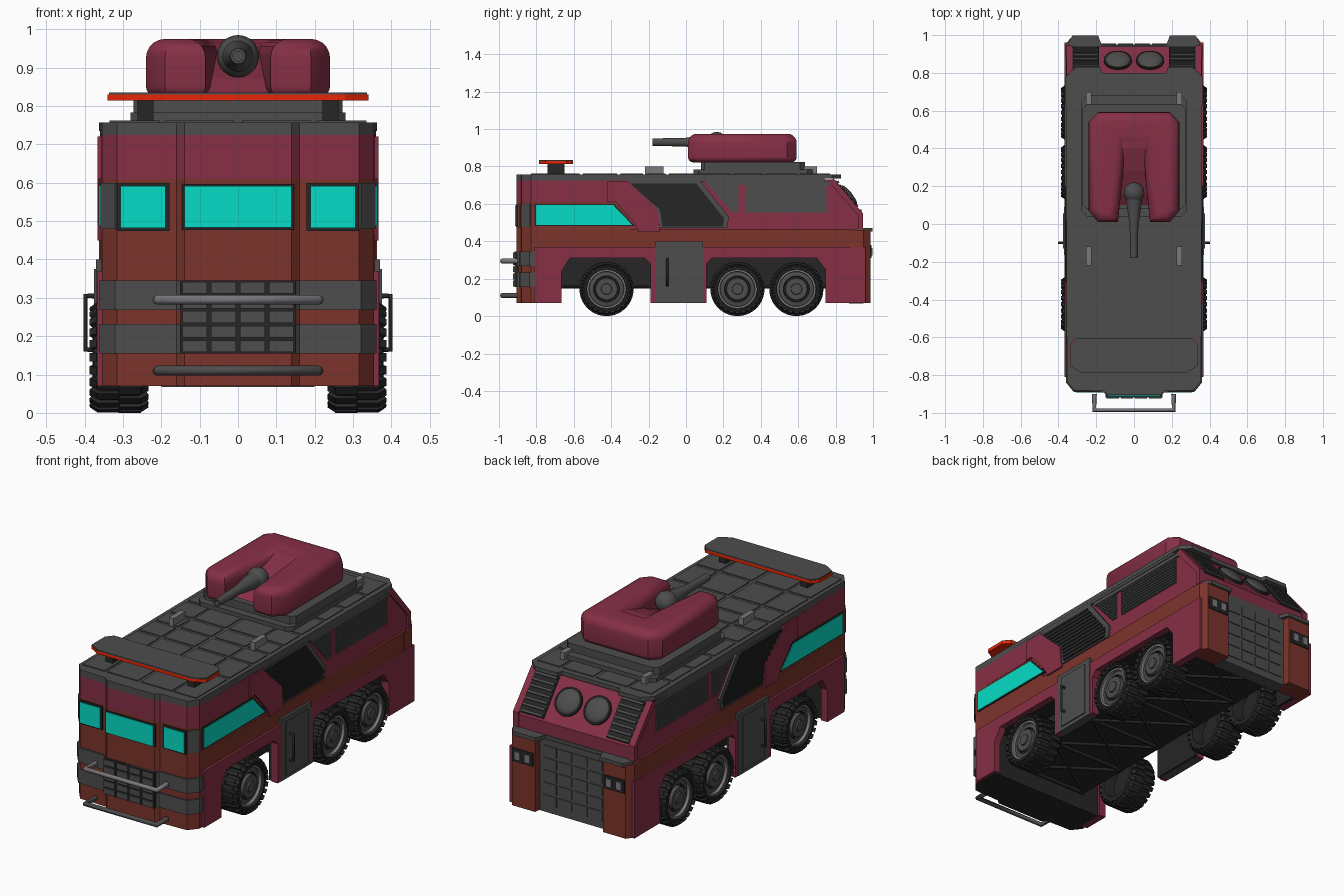
import bpy, bmesh, math
from mathutils import Vector, Matrix

if "Cube" in bpy.data.objects:
    bpy.data.objects.remove(bpy.data.objects["Cube"])


def material(name, r, g, b):
    m = bpy.data.materials.new(name)
    m.use_nodes = True
    m.diffuse_color = (r, g, b, 1)
    m.node_tree.nodes["Principled BSDF"].inputs["Base Color"].default_value = (r, g, b, 1)
    return m


MAROON = material("maroon", .24, .029, .061)
BROWN = material("rust brown", .2, .034, .024)
GREY = material("grey", .075, .075, .075)
DARK = material("dark grey", .019, .019, .019)
METAL = material("light metal", .2, .19, .2)
GLASS = material("cyan glass", .002, .72, .57)
RED = material("signal red", .84, .02, .002)


def finish(name, bm, mats, mirror=False, smooth=False):
    bmesh.ops.recalc_face_normals(bm, faces=bm.faces)
    mesh = bpy.data.meshes.new(name)
    bm.to_mesh(mesh)
    bm.free()
    for m in mats:
        mesh.materials.append(m)
    ob = bpy.data.objects.new(name, mesh)
    bpy.context.collection.objects.link(ob)
    if mirror:
        ob.modifiers.new("mirror", "MIRROR")
    if smooth:
        bpy.ops.object.select_all(action="DESELECT")
        ob.select_set(True)
        bpy.context.view_layer.objects.active = ob
        bpy.ops.object.shade_smooth_by_angle(angle=math.radians(40))
    return ob


def add_box(bm, centre, size, rot=None):
    mat = Matrix.Translation(centre) @ (rot or Matrix()) @ Matrix.Diagonal((*size, 1))
    bmesh.ops.create_cube(bm, size=1, matrix=mat)


def box(name, x, y, z, mat, mirror=False):
    """Box from three (low, high) ranges."""
    bm = bmesh.new()
    ranges = (x, y, z)
    add_box(bm, [(a + b) / 2 for a, b in ranges], [b - a for a, b in ranges])
    return finish(name, bm, [mat], mirror)


def extrude(points, depth):
    bm = bmesh.new()
    face = bm.faces.new([bm.verts.new(p) for p in points])
    new = bmesh.ops.extrude_face_region(bm, geom=[face])["geom"]
    bmesh.ops.translate(bm, vec=depth, verts=[v for v in new if isinstance(v, bmesh.types.BMVert)])
    return bm


def side(name, pts, x0, x1, mat, mirror=True):
    """Side profile of (y, z) points, extruded along x."""
    return finish(name, extrude([(x0, y, z) for y, z in pts], (x1 - x0, 0, 0)), [mat], mirror)


def plan(name, half, z0, z1, mat, under=None):
    """Symmetric plan from its +x half outline, extruded upwards."""
    pts = list(half) + [(-x, y) for x, y in reversed(half)]
    bm = extrude([(x, y, z0) for x, y in pts], (0, 0, z1 - z0))
    if under:
        bmesh.ops.recalc_face_normals(bm, faces=bm.faces)
        for f in bm.faces:
            f.material_index = int(f.normal.z < -.5 or f.normal.y > .5)
    return finish(name, bm, [mat, under] if under else [mat])


def slats(name, poly, n, x, mat):
    """Horizontal louvres clipped to a convex side outline."""
    bm = bmesh.new()
    low, high = min(p[1] for p in poly), max(p[1] for p in poly)
    for i in range(n):
        z = low + (high - low) * (i + .5) / n
        ys = [a[0] + (b[0] - a[0]) * (z - a[1]) / (b[1] - a[1])
              for a, b in zip(poly, poly[1:] + poly[:1]) if (a[1] - z) * (b[1] - z) < 0]
        add_box(bm, (x, sum(ys) / 2, z), (.008, max(ys) - min(ys), (high - low) / n * .5))
    finish(name, bm, [mat], True)


def bar(name, pts, r, mat):
    cu = bpy.data.curves.new(name, "CURVE")
    cu.dimensions, cu.bevel_depth, cu.bevel_resolution, cu.use_fill_caps = "3D", r, 2, True
    sp = cu.splines.new("POLY")
    sp.points.add(len(pts) - 1)
    for p, co in zip(sp.points, pts):
        p.co = (*co, 1)
    cu.materials.append(mat)
    bpy.context.collection.objects.link(bpy.data.objects.new(name, cu))


def lathe(name, profile, rot, centre, mats, pick=None, steps=32, mirror=False):
    """Spin (radius, height) points about z, then turn and place."""
    bm = bmesh.new()
    vs = [bm.verts.new((r, 0, h)) for r, h in profile]
    es = [bm.edges.new(p) for p in zip(vs, vs[1:])]
    bmesh.ops.spin(bm, geom=vs + es, axis=(0, 0, 1), cent=(0, 0, 0), angle=math.tau, steps=steps)
    bmesh.ops.remove_doubles(bm, verts=bm.verts, dist=.0005)
    if pick:
        for f in bm.faces:
            f.material_index = pick(f.calc_center_median())
    bmesh.ops.transform(bm, matrix=Matrix.Translation(centre) @ rot, verts=bm.verts)
    return finish(name, bm, mats, mirror, True)


def grid(name, x, z, cols, rows, y, mat):
    bm = bmesh.new()
    dx, dz = (x[1] - x[0]) / cols, (z[1] - z[0]) / rows
    for i in range(cols):
        for j in range(rows):
            add_box(bm, (x[0] + (i + .5) * dx, y, z[0] + (j + .5) * dz), (dx * .86, .01, dz * .8))
    finish(name, bm, [mat])


# Cab and body bands
nose = [(.14, -.905), (.16, -.885), (.315, -.88), (.355, -.83)]
plan("front_skirt", nose + [(.355, -.68)], .07, .37, BROWN, DARK)
plan("waist_band", nose + [(.36, .9)], .37, .465, BROWN)
plan("cab_window_band", nose + [(.355, -.3)], .465, .61, BROWN)
plan("cab_brow", nose + [(.358, -.3)], .61, .725, MAROON)
plan("roof_edge", nose + [(.36, .74)], .72, .74, GREY)
plan("roof", nose + [(.362, .78), (.31, .83), (.18, .83), (.17, .8)], .735, .757, GREY)
side("upper_body", [(-.35, .46), (.94, .46), (.94, .54), (.79, .73), (-.35, .73)],
     -.348, .348, MAROON, False)

# Front bumper, grille and bars
wide = [(x + (.006 if x > .2 else 0), y - .008) for x, y in nose] + [(.361, -.81)]
for z in (.155, .268):
    plan("bumper_rail", wide, z, z + .077, GREY)
box("front_grille", (-.15, .15), (-.918, -.8), (.155, .345), DARK)
grid("grille_cells", (-.15, .15), (.155, .345), 4, 5, -.919, GREY)
for z, mat in ((.295, METAL), (.11, GREY)):
    bar("front_bar", [(-.21, -.9, z), (-.21, -.985, z), (.21, -.985, z), (.21, -.9, z)], .013, mat)

# Cab glass
box("windscreen_frame", (-.146, .146), (-.909, -.9), (.477, .597), DARK)
box("windscreen", (-.139, .139), (-.913, -.9), (.483, .591), GLASS)
box("front_side_frame", (.178, .314), (-.889, -.88), (.474, .6), DARK, True)
box("front_side_glass", (.189, .307), (-.893, -.88), (.482, .591), GLASS, True)
bm = bmesh.new()
add_box(bm, (.335, -.855, .54), (.062, .012, .12), Matrix.Rotation(math.atan2(.05, .04), 4, "Z"))
finish("corner_trim", bm, [GREY], True)
side("cab_side_frame", [(-.81, .482), (-.275, .482), (-.385, .6), (-.81, .6)], .35, .359, DARK)
side("cab_side_glass", [(-.803, .487), (-.287, .487), (-.389, .593), (-.803, .593)], .35, .363, GLASS)

# Slanted side pillars and vents
side("slanted_pillar", [(-.42, .61), (-.42, .72), (-.31, .72), (-.15, .57), (-.14, .45),
                        (-.255, .45), (-.27, .49), (-.375, .61)], .33, .366, MAROON)
side("vent_frame", [(-.32, .72), (.08, .72), (.23, .53), (.22, .47), (-.14, .47), (-.155, .575)],
     .33, .359, GREY)
vent = [(-.3, .708), (.055, .708), (.205, .52), (.195, .478), (-.125, .478), (-.14, .57)]
side("vent_opening", vent, .35, .361, DARK)
slats("vent_slats", vent, 11, .361, DARK)
for pane in ([(.12, .7), (.28, .7), (.28, .555), (.25, .555)],
             [(.32, .7), (.75, .7), (.75, .555), (.32, .555)]):
    side("rear_pane", pane, .34, .351, GREY)
    slats("rear_pane_slats", pane, 9, .352, GREY)
side("rear_side_trim", [(.1, .72), (.8, .72), (.78, .7), (.11, .7)], .34, .356, GREY)
side("rear_edge_rib", [(.76, .72), (.79, .735), (.945, .55), (.945, .465), (.92, .465), (.92, .54)],
     .325, .358, MAROON)

# Lower side panels, doors and handles
side("front_fender", [(-.81, .07), (-.665, .07), (-.665, .24), (-.62, .31), (-.22, .31), (-.19, .28),
                      (-.19, .07), (-.16, .07), (-.16, .37), (-.81, .37)], .33, .368, MAROON)
side("rear_fender", [(.08, .07), (.11, .07), (.11, .28), (.14, .31), (.7, .31), (.745, .25),
                     (.745, .07), (.96, .07), (.96, .37), (.08, .37)], .33, .368, MAROON)
box("side_door", (.325, .37), (-.165, .09), (.07, .4), GREY, True)
box("door_panel", (.36, .376), (-.13, .055), (.09, .375), GREY, True)
for y0, y1 in ((-.188, .108), (.748, .94)):
    box("inner_liner", (.315, .331), (y0, y1), (.073, .37), DARK, True)
for s in (-1, 1):
    bar("door_handle", [(s * x, -.1, z) for x, z in ((.37, .165), (.398, .165), (.398, .305), (.37, .305))],
        .007, DARK)

# Rear corners, tailgate and slope
plan("rear_corners", [(.362, .88), (.362, .95), (.335, .986), (.2, .986), (.195, .94)], .07, .46, BROWN)
plan("rear_ledge", [(.35, .92), (.35, .955), (.325, .998), (.19, .998), (.17, .945)], .452, .472, GREY)
box("tail_light", (.21, .33), (.97, .992), (.31, .38), DARK, True)
for x in (.225, .285):
    box("tail_lens", (x, x + .03), (.98, .996), (.325, .365), METAL, True)
box("tailgate", (-.2, .2), (.872, .95), (.067, .455), GREY)
grid("tailgate_cells", (-.18, .18), (.1, .43), 4, 5, .95, GREY)
tilt = Matrix.Rotation(-math.atan2(.19, .15), 4, "X")
down, out = Vector((0, .15, -.19)), Vector((0, .19, .15))
top = Vector((0, .79, .73))
lathe("rear_dome_rim", [(0, .012), (.074, .012), (.074, -.01)], tilt,
      top + down * .48 + Vector((.085, 0, 0)), [DARK], mirror=True)
lathe("rear_dome", [(0, .03), (.04, .027), (.06, .02), (.067, .01)], tilt,
      top + down * .48 + Vector((.085, 0, 0)), [GREY], mirror=True)
bm = bmesh.new()
add_box(bm, top + down * .5 + Vector((.255, 0, 0)), (.14, .22, .012), tilt)
finish("rear_louvre_base", bm, [DARK], True)
bm = bmesh.new()
for i in range(7):
    add_box(bm, top + down * (.1 + i * .135) + out * .04 + Vector((.255, 0, 0)), (.13, .012, .012), tilt)
finish("rear_louvres", bm, [GREY], True)

# Chassis and underside truss
box("chassis", (-.23, .23), (-.7, .88), (.16, .37), DARK)
box("wheel_well_top", (-.34, .34), (-.7, .93), (.315, .37), DARK)
for i in range(5):
    y = -.66 + i * .3
    bar("truss_cross", [(-.22, y, .157), (.22, y, .157)], .011, DARK)
    for s in (-1, 1):
        bar("truss_diagonal", [(-.22 * s, y, .157), (.22 * s, y + .3, .157)], .009, DARK)

# Wheels
turn = Matrix.Rotation(math.pi / 2, 4, "Y")
rim = [(0, -.01), (.09, -.01), (.1, -.07), (.12, -.07), (.136, -.05), (.136, .05), (.125, .066),
       (.106, .07), (.104, .06), (.094, .06), (.092, .045), (.07, .05), (.068, .04), (.06, .04),
       (.058, .06), (.03, .06), (.028, .068), (0, .068)]


def wheel_colour(c):
    r = math.hypot(c.x, c.y)
    if c.z < .03 or r > .104 or .059 < r < .069:
        return 0
    return 2 if r > .092 else 1


for y in (-.425, .275, .59):
    hub = Vector((.31, y, .145))
    lathe("wheel", rim, turn, hub, [DARK, GREY, METAL], wheel_colour, mirror=True)
    bm = bmesh.new()
    for i in range(24):
        spin = Matrix.Rotation(math.tau * (i + .5) / 24, 4, "X")
        for s, turned in ((-1, 0), (1, .13)):
            spot = Matrix.Rotation(turned, 4, "X") @ spin
            add_box(bm, hub + spot @ Vector((s * .028, 0, .135)), (.058, .022, .019), spot)
            add_box(bm, hub + spot @ Vector((s * .062, 0, .128)), (.022, .022, .02),
                    spot @ Matrix.Rotation(s * .6, 4, "Y"))
    finish("tyre_tread", bm, [DARK], True)

# Roof panels and fittings
rows = (-.84, -.56, -.36, -.22, -.1, .05, .25, .42, .6, .78)
for y0, y1 in zip(rows, rows[1:]):
    for x in ((.01, .19), (.205, .335)):
        box("roof_panel", x, (y0 + .01, y1 - .01), (.75, .762), GREY, True)
for y in (-.22, .6):
    box("roof_handle", (.226, .254), (y, y + .1), (.75, .8), METAL, True)
bar_half = [(.28, -.785), (.34, -.75), (.34, -.64), (.31, -.605)]
plan("light_bar_red", bar_half, .814, .83, RED)
plan("light_bar_top", [(x - .004, y) for x, y in bar_half], .83, .836, GREY)
box("light_bar_foot", (.22, .262), (-.74, -.65), (.75, .816), DARK, True)

# Turret with notched front
plan("turret_ring", [(.25, .04), (.28, .07), (.28, .65), (.25, .68)], .75, .783, GREY)
plan("turret_base", [(.25, .08), (.273, .1), (.273, .61), (.25, .635)], .78, .825, GREY)
half = [(.045, .42), (.065, .2), (.085, .01), (.19, .01), (.24, .07), (.24, .54), (.19, .592)]
pts = half + [(-x, y) for x, y in reversed(half)]
bm = extrude([(x, y, .822) for x, y in pts], (0, 0, .153))
for offset, upper in ((.05, True), (.03, False)):
    rims = [e for e in bm.edges if all((v.co.z > .97) if upper else (v.co.z < .83) for v in e.verts)]
    bmesh.ops.bevel(bm, geom=rims, offset=offset, segments=5, profile=.5, affect="EDGES", clamp_overlap=True)
finish("turret", bm, [MAROON], smooth=True)
side("turret_ramp", [(.1, .83), (.16, .87), (.28, .925), (.4, .962), (.5, .973), (.5, .83)],
     -.09, .09, MAROON, False)
forward = Matrix.Rotation(math.pi / 2, 4, "X")
lathe("gun_ball", [(.055 * math.sin(a * math.pi / 10), .055 * math.cos(a * math.pi / 10))
                   for a in range(11)], forward, (0, .165, .93), [GREY])
lathe("gun_barrel", [(0, -.02), (.045, -.02), (.04, .06), (.023, .17), (.02, .345), (.013, .345),
                     (.013, .3), (0, .3)], forward, (0, .165, .93), [GREY], steps=20)
